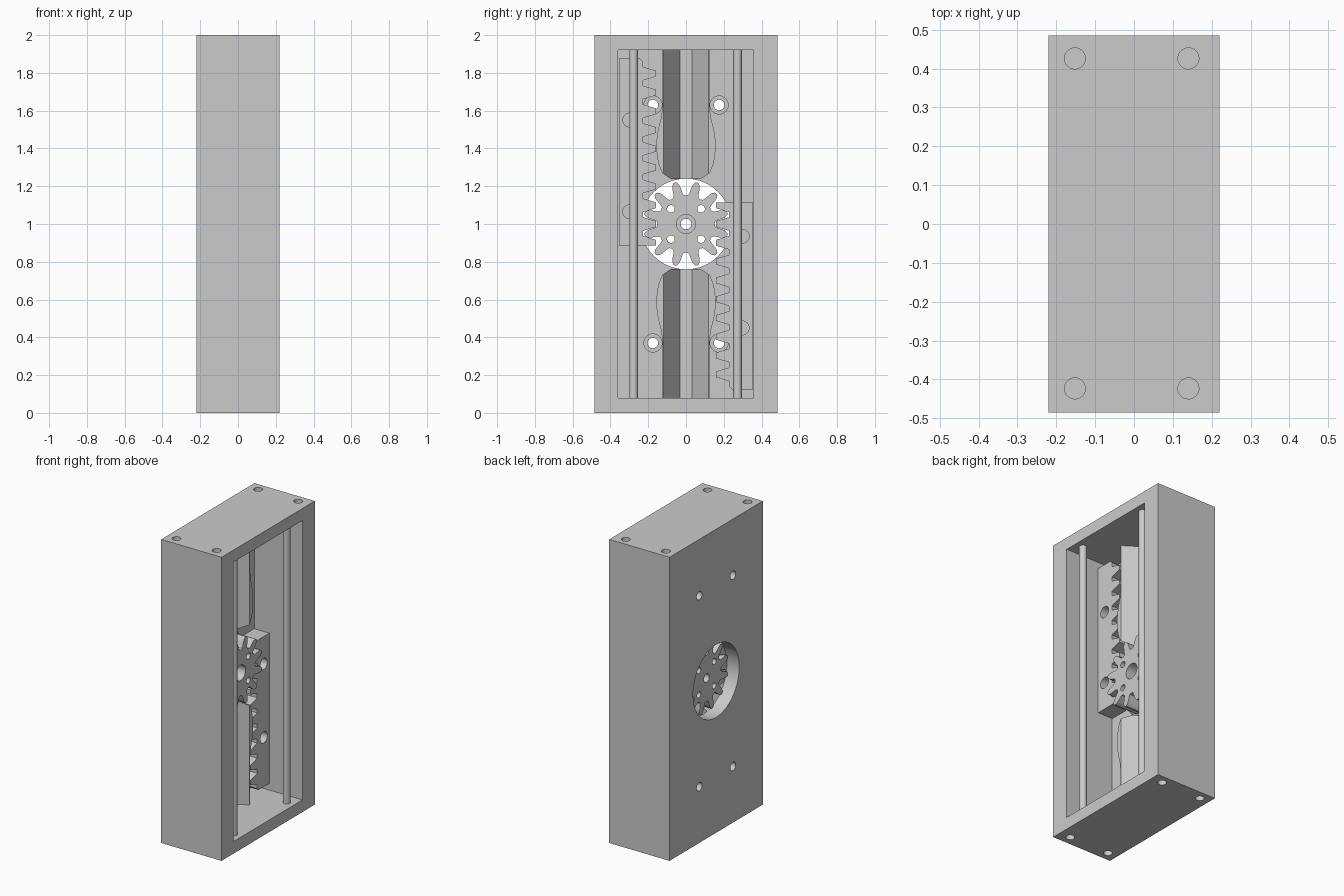
import bpy, bmesh
from math import sin, cos, pi, radians

cube = bpy.data.objects.get("Cube")
if cube:
    bpy.data.objects.remove(cube, do_unlink=True)

grey = bpy.data.materials.new("light_grey")
grey.use_nodes = True
grey.diffuse_color = (0.6, 0.6, 0.6, 1)
grey.node_tree.nodes["Principled BSDF"].inputs["Base Color"].default_value = (0.6, 0.6, 0.6, 1)

FLOOR, MID = -0.13, 1.0   # inner floor of the housing, height of the gear axis


def prism(name, pts, a, b, axis="x"):
    """Extrude an outline from a to b: (y, z) points along x, or (x, y) points along z."""
    place = (lambda p, t: (t, *p)) if axis == "x" else (lambda p, t: (*p, t))
    bm = bmesh.new()
    low = [bm.verts.new(place(p, a)) for p in pts]
    high = [bm.verts.new(place(p, b)) for p in pts]
    bm.faces.new(low)
    bm.faces.new(high)
    for i in range(len(pts)):
        j = (i + 1) % len(pts)
        bm.faces.new((low[i], low[j], high[j], high[i]))
    bmesh.ops.recalc_face_normals(bm, faces=bm.faces)
    mesh = bpy.data.meshes.new(name)
    bm.to_mesh(mesh)
    bm.free()
    mesh.materials.append(grey)
    obj = bpy.data.objects.new(name, mesh)
    bpy.context.collection.objects.link(obj)
    return obj


def rect(u0, u1, v0, v1):
    return [(u0, v0), (u1, v0), (u1, v1), (u0, v1)]


def circle(u, v, r, n=32):
    return [(u + r * cos(2 * pi * i / n), v + r * sin(2 * pi * i / n)) for i in range(n)]


def cut(obj, *cutters):
    """Subtract each cutter, then remove it."""
    bpy.context.view_layer.objects.active = obj
    for c in cutters:
        m = obj.modifiers.new("cut", "BOOLEAN")
        m.operation, m.solver, m.object = "DIFFERENCE", "EXACT", c
        bpy.ops.object.modifier_apply(modifier=m.name)
        bpy.data.objects.remove(c, do_unlink=True)


def smooth(obj):
    bpy.ops.object.select_all(action="DESELECT")
    obj.select_set(True)
    bpy.context.view_layer.objects.active = obj
    bpy.ops.object.shade_smooth_by_angle(angle=radians(25))


# Housing: open box with a round window in its back and screw holes
housing = prism("housing", rect(-0.485, 0.485, 0, 2), -0.22, 0.22)
cut(housing,
    prism("cavity", rect(-0.36, 0.357, 0.08, 1.92), FLOOR, 0.3),
    prism("window", circle(0, MID, 0.24, 64), -0.3, 0))
for y in (-0.175, 0.175):
    for z in (0.37, 1.63):
        cut(housing,
            prism("screw_hole", circle(y, z, 0.028), -0.3, 0),
            prism("screw_seat", circle(y, z, 0.048), FLOOR - 0.04, 0))
for x in (-0.152, 0.14):
    for y in (-0.423, 0.426):
        for z in (-0.1, 1.9):
            cut(housing, prism("corner_hole", circle(x, y, 0.027), z, z + 0.2, "z"))
smooth(housing)

# Centre rails with a sloped channel, one above and one below the gear
half = [(0.125, 0.925), (0.125, 0.62), (0.132, 0.56), (0.148, 0.5), (0.155, 0.45),
        (0.155, 0.38), (0.147, 0.32), (0.125, 0.27), (0.08, 0.238)]
for name, s in (("upper_rail", 1), ("lower_rail", -1)):
    outline = [(y, MID + s * z) for y, z in half]
    outline += [(-y, MID + s * z) for y, z in reversed(half)]
    rail = prism(name, outline, FLOOR - 0.01, 0)
    slope = 0.085 / 0.13
    top, deep = 0.118 + 0.1 * slope, 0.033 - 0.02 * slope
    cut(rail, prism("channel", [(0.1, -top), (0.1, top), (-0.15, deep), (-0.15, -deep)],
                    -0.1, 2.1, "z"))
    smooth(rail)

# Pinion gear with rounded teeth and gullets
teeth, outline = 12, []
tooth = [(-15, 0.150), (-10, 0.156), (-8, 0.170), (-6.8, 0.190), (-5, 0.212), (-2.5, 0.225)]
tooth += [(0, 0.228)] + [(-a, r) for a, r in reversed(tooth[1:])]
for k in range(teeth):
    for a, r in tooth:
        t = radians(a + 15 + 360 * k / teeth)
        outline.append((r * cos(t), MID + r * sin(t)))
gear = prism("pinion_gear", outline, -0.15, 0.02)
cut(gear,
    prism("shaft_hole", circle(0, MID, 0.028), -0.3, 0.3),
    prism("shaft_seat", circle(0, MID, 0.05), -0.07, 0.3))
for y in (-0.08, 0.08):
    for z in (-0.08, 0.08):
        cut(gear, prism("gear_hole", circle(y, MID + z, 0.02, 24), -0.3, 0.3))
smooth(gear)

# Toothed racks, the second one turned half a circle about the gear axis
pitch = 2 * pi * 0.19 / teeth
for name, s in (("left_rack", 1), ("right_rack", -1)):
    pts = [(-0.355, -0.115), (-0.25, -0.115), (-0.228, -0.133 + 0.018)]
    for k in range(-1, 9):
        z = k * pitch
        pts += [(-0.228, max(z - 0.036, -0.114)), (-0.158, z - 0.015),
                (-0.158, z + 0.015), (-0.228, z + 0.036)]
    pts += [(-0.228, 0.86), (-0.243, 0.875), (-0.355, 0.875)]
    rack = prism(name, [(s * y, MID + s * z) for y, z in pts], FLOOR, -0.02)
    for z in (0.065, 0.55):
        cut(rack, prism("rack_hole", circle(s * -0.297, MID + s * z, 0.037), -0.11, 0.1))
    smooth(rack)

# Guide rods in front of the racks
for name, y in (("left_rod", -0.277), ("right_rod", 0.273)):
    smooth(prism(name, circle(0.163, y, 0.023, 24), 0.07, 1.93, "z"))
